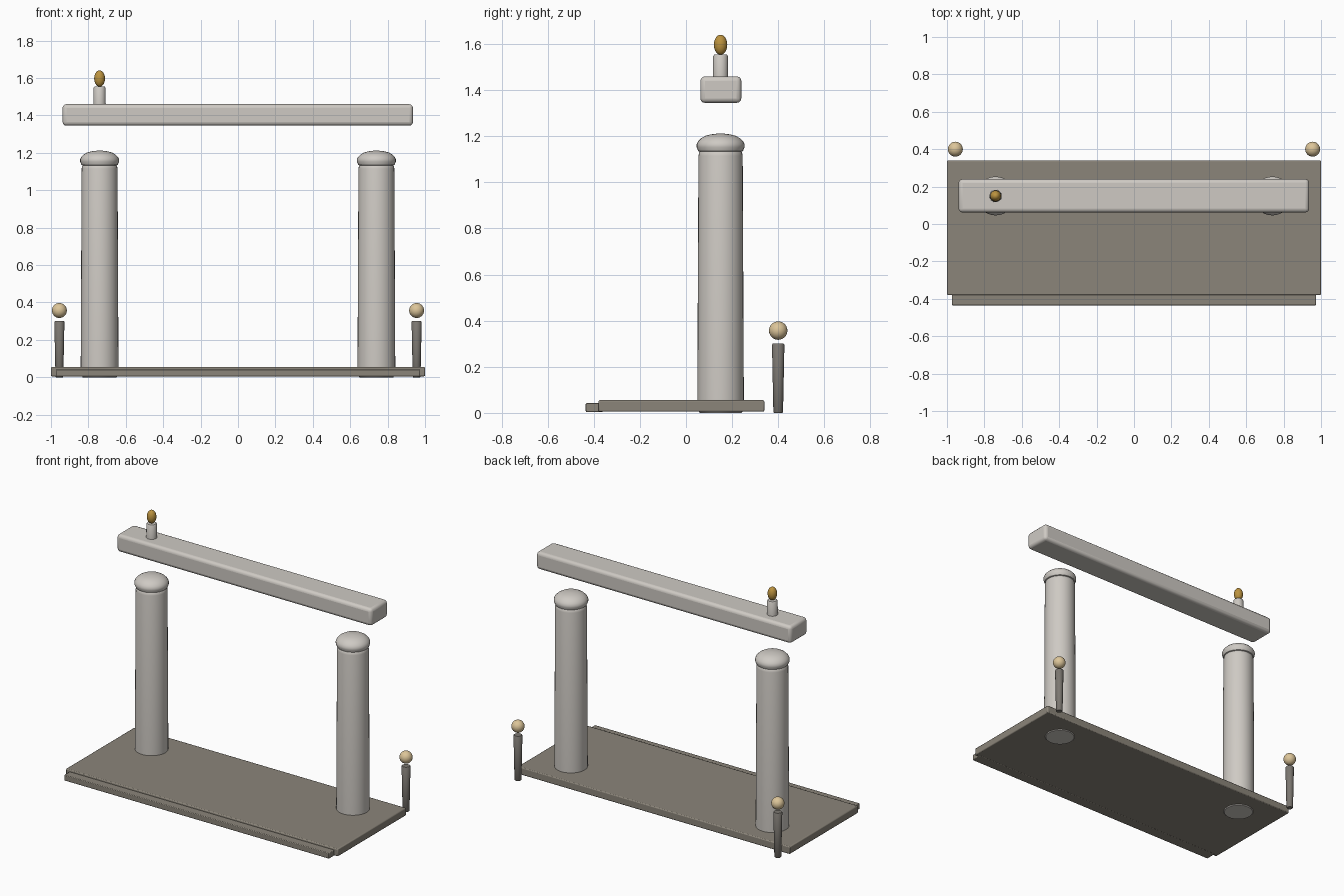
import bpy, math

if "Cube" in bpy.data.objects:
    bpy.data.objects.remove(bpy.data.objects["Cube"])

def mat(name, rgb):
    m = bpy.data.materials.new(name)
    m.diffuse_color = (*rgb, 1)
    m.use_nodes = True
    m.node_tree.nodes["Principled BSDF"].inputs["Base Color"].default_value = m.diffuse_color
    return m

STONE = mat("pale_stone", (0.62, 0.59, 0.55))
FLOOR = mat("floor_stone", (0.26, 0.235, 0.195))
POST = mat("post_stone", (0.20, 0.185, 0.165))
GLOBE = mat("globe_cream", (0.72, 0.56, 0.32))
FLAME = mat("flame_gold", (0.50, 0.29, 0.05))

def finish(o, name, m, bevel=0, seg=2):
    o.name = name
    o.data.materials.append(m)
    if bevel:
        b = o.modifiers.new("bevel", 'BEVEL')
        b.width, b.segments = bevel, seg
        b.limit_method, b.angle_limit = 'ANGLE', math.radians(40)
    bpy.ops.object.shade_smooth_by_angle(angle=math.radians(40))
    return o

def box(name, lo, hi, m, bevel, seg=2):
    bpy.ops.mesh.primitive_cube_add(size=1, location=[(a + b) / 2 for a, b in zip(lo, hi)])
    o = bpy.context.object
    o.scale = [b - a for a, b in zip(lo, hi)]
    bpy.ops.object.transform_apply(location=False, rotation=False, scale=True)
    return finish(o, name, m, bevel, seg)

def ball(name, loc, r, m, stretch=1):
    bpy.ops.mesh.primitive_uv_sphere_add(segments=24, ring_count=14, radius=r, location=loc)
    bpy.context.object.scale.z = stretch
    return finish(bpy.context.object, name, m)

def lathe(name, x, y, profile, m, n=32):
    """Revolve (radius, z) points; both ends are closed."""
    verts = [(r * math.cos(2 * math.pi * i / n), r * math.sin(2 * math.pi * i / n), z)
             for r, z in profile for i in range(n)]
    faces = [(k * n + i, k * n + (i + 1) % n, (k + 1) * n + (i + 1) % n, (k + 1) * n + i)
             for k in range(len(profile) - 1) for i in range(n)]
    faces += [tuple(range(n))[::-1], tuple(range(len(verts) - n, len(verts)))]
    me = bpy.data.meshes.new(name)
    me.from_pydata(verts, [], faces)
    o = bpy.data.objects.new(name, me)
    bpy.context.collection.objects.link(o)
    o.location = (x, y, 0)
    bpy.ops.object.select_all(action='DESELECT')
    o.select_set(True)
    bpy.context.view_layer.objects.active = o
    return finish(o, name, m)

# floor slab and front step
box("floor_slab", (-1, -0.38, 0.005), (1, 0.34, 0.055), FLOOR, 0.006)
box("front_step", (-0.973, -0.435, 0.004), (0.973, -0.36, 0.042), FLOOR, 0.004)

for side, s in (("left", -1), ("right", 1)):
    # column with slight taper and rounded ends
    lathe(side + "_column", s * 0.74, 0.15,
          [(0.09, 0), (0.1, 0.012), (0.101, 0.06), (0.096, 1.115), (0.093, 1.13), (0.086, 1.138)], STONE)
    # collar and domed cap
    lathe(side + "_cap", s * 0.74, 0.15,
          [(0.088, 1.132), (0.097, 1.136), (0.104, 1.153), (0.104, 1.165), (0.098, 1.178),
           (0.085, 1.191), (0.066, 1.202), (0.043, 1.208), (0.02, 1.211), (0.003, 1.212)], STONE)
    # rear lamp post flaring upward, with floating globe
    lathe(side + "_lamp_post", s * 0.955, 0.4,
          [(0.018, 0), (0.021, 0.004), (0.027, 0.296), (0.024, 0.3)], POST, 20)
    ball(side + "_lamp_globe", (s * 0.955, 0.4, 0.357), 0.04, GLOBE)

# floating beam
box("beam", (-0.938, 0.062, 1.345), (0.936, 0.24, 1.46), STONE, 0.02, 3)

# candle and flame on the beam
lathe("candle", -0.74, 0.15,
      [(0.028, 1.45), (0.033, 1.456), (0.032, 1.548), (0.028, 1.554)], STONE, 24)
ball("flame", (-0.74, 0.15, 1.597), 0.029, FLAME, 1.5)
